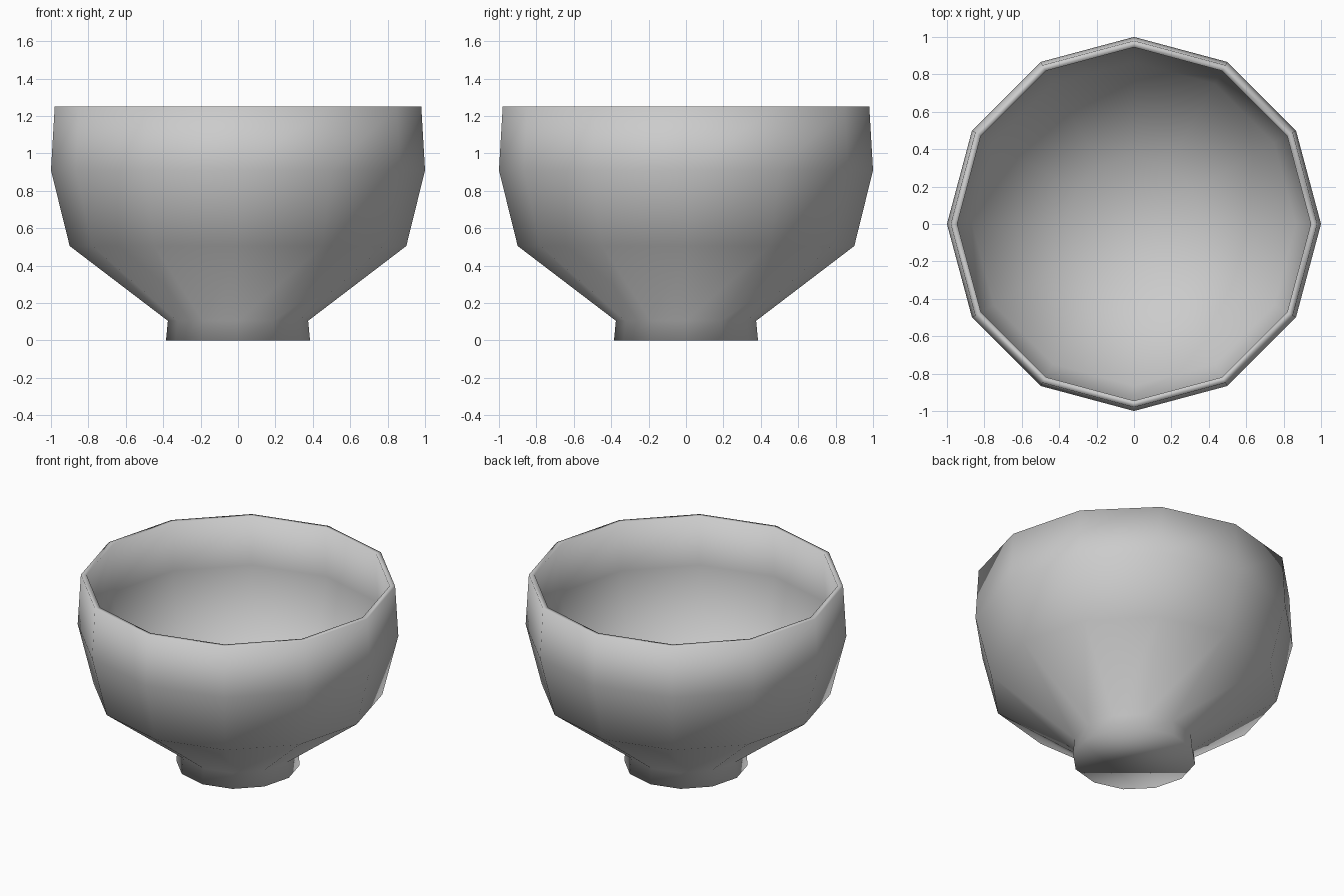
import bpy, bmesh, math

if "Cube" in bpy.data.objects:
    bpy.data.objects.remove(bpy.data.objects["Cube"])

SIDES = 12
# (radius, height): foot, outer wall, rim, inner wall, inner floor
PROFILE = [(0.385, 0), (0.375, 0.105), (0.90, 0.505), (1.0, 0.91), (0.98, 1.25),
           (0.945, 1.25), (0.96, 0.91), (0.865, 0.53), (0.36, 0.145)]

bm = bmesh.new()
rings = []
for r, z in PROFILE:
    rings.append([bm.verts.new((r * math.cos(math.tau * i / SIDES),
                                r * math.sin(math.tau * i / SIDES), z))
                  for i in range(SIDES)])

# walls between neighbouring rings
for a, b in zip(rings, rings[1:]):
    for i in range(SIDES):
        j = (i + 1) % SIDES
        bm.faces.new((a[i], a[j], b[j], b[i]))

# closed underside and inner floor
bm.faces.new(rings[0][::-1])
bm.faces.new(rings[-1])
bmesh.ops.recalc_face_normals(bm, faces=bm.faces)
for f in bm.faces:
    f.smooth = True

mesh = bpy.data.meshes.new("bowl")
bm.to_mesh(mesh)
bm.free()
bowl = bpy.data.objects.new("bowl", mesh)
bpy.context.collection.objects.link(bowl)
